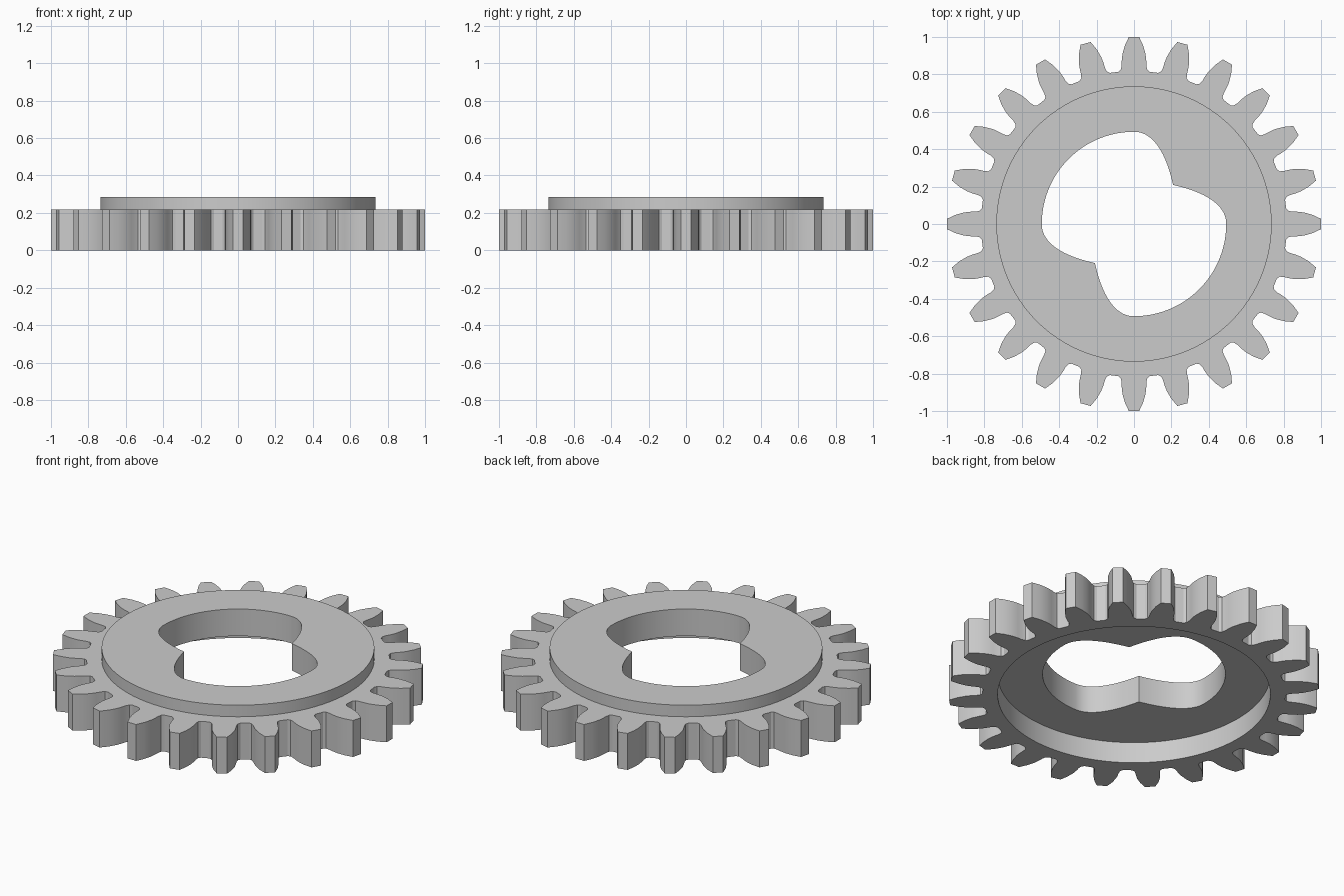
import bpy
import bmesh
from math import sin, cos, radians
from mathutils import Vector
from mathutils.geometry import interpolate_bezier

cube = bpy.data.objects.get("Cube")
if cube:
    bpy.data.objects.remove(cube, do_unlink=True)

TEETH = 24
DISC_R, HOLE_R = 0.736, 0.493
TOP, RIM_TOP, FLOOR = 0.286, 0.217, 0.125


def polar(r, degrees):
    return Vector((r * cos(radians(degrees)), r * sin(radians(degrees))))


# Half a tooth, tip to root: (angle from tooth centre, radius)
half = [(1.6, 1.0), (2.95, 0.955), (3.9, 0.91), (4.3, 0.875),
        (4.45, 0.85), (4.9, 0.828), (5.9, 0.818)]
gap = 360 / TEETH
tooth_outline = []
for i in range(TEETH):
    tooth_outline += [polar(r, i * gap + a) for a, r in half]
    tooth_outline += [polar(r, (i + 1) * gap - a) for a, r in reversed(half)]

# Round outline of the raised disc and the recess below it
count = len(tooth_outline)
disc_outline = [polar(DISC_R, 360 * i / count) for i in range(count)]

# Central hole: two quarter arcs joined by two pinched lobes
quarter = count // 4
steps = quarter // 2
lobe = [p.to_2d() for p in interpolate_bezier(
    Vector((0, HOLE_R, 0)), Vector((0.12, HOLE_R, 0)),
    Vector((0.18, 0.34, 0)), Vector((0.209, 0.209, 0)), steps + 1)]
pinched = [p.yx for p in lobe] + lobe[-2:0:-1]
arc = [polar(HOLE_R, 90 + 90 * i / quarter) for i in range(quarter)]
half_hole = pinched + arc
hole_outline = half_hole + [-p for p in half_hole]

# Closed skin through the outlines, from the top of the hole around and back
sections = [(hole_outline, TOP), (disc_outline, TOP), (disc_outline, RIM_TOP),
            (tooth_outline, RIM_TOP), (tooth_outline, 0), (disc_outline, 0),
            (disc_outline, FLOOR), (hole_outline, FLOOR)]
bm = bmesh.new()
rings = [[bm.verts.new((p.x, p.y, z)) for p in outline] for outline, z in sections]
for a, b in zip(rings, rings[1:] + rings[:1]):
    for i in range(count):
        j = (i + 1) % count
        bm.faces.new((a[i], a[j], b[j], b[i]))
bmesh.ops.recalc_face_normals(bm, faces=bm.faces)
mesh = bpy.data.meshes.new("gear_wheel")
bm.to_mesh(mesh)
bm.free()
gear = bpy.data.objects.new("gear_wheel", mesh)
bpy.context.collection.objects.link(gear)

# Plain grey metal
grey = bpy.data.materials.new("light_grey")
grey.use_nodes = True
colour = (0.6, 0.6, 0.6, 1)
grey.diffuse_color = colour
grey.node_tree.nodes["Principled BSDF"].inputs["Base Color"].default_value = colour
mesh.materials.append(grey)

# Smooth flanks with crisp edges
bpy.ops.object.select_all(action="DESELECT")
gear.select_set(True)
bpy.context.view_layer.objects.active = gear
bpy.ops.object.shade_smooth_by_angle(angle=radians(30))
